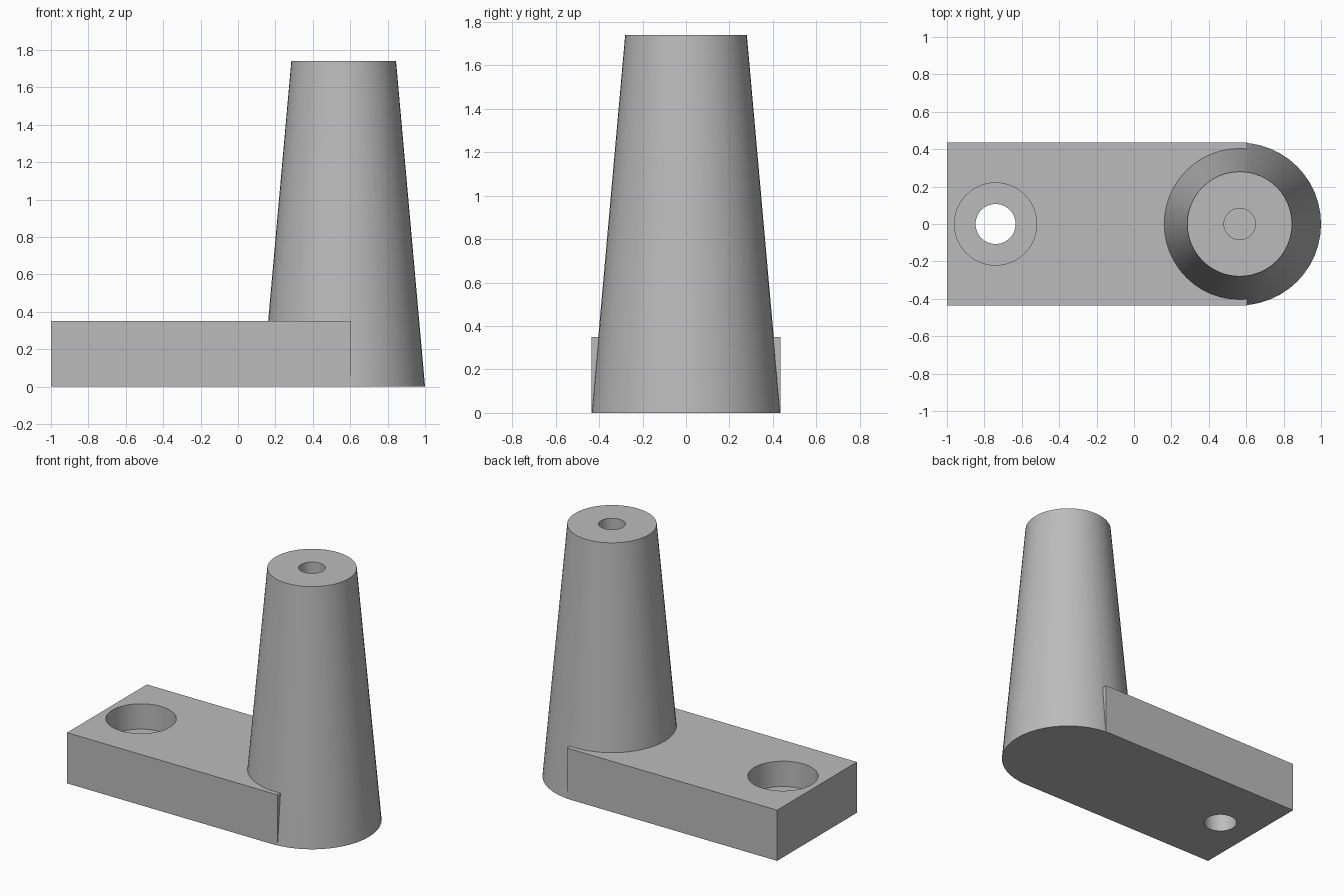
import bpy

SIDES = 48
HEIGHT = 1.74
POST_X, HOLE_X = 0.565, -0.74
PLATE_H, HALF_W = 0.35, 0.435

cube = bpy.data.objects.get("Cube")
if cube:
    bpy.data.objects.remove(cube, do_unlink=True)

grey = bpy.data.materials.new("plain grey")
grey.use_nodes = True
colour = (0.5, 0.5, 0.5, 1.0)
grey.diffuse_color = colour
grey.node_tree.nodes["Principled BSDF"].inputs["Base Color"].default_value = colour


def cone(name, x, bottom, top, r_bottom, r_top):
    bpy.ops.mesh.primitive_cone_add(
        vertices=SIDES, radius1=r_bottom, radius2=r_top,
        depth=top - bottom, location=(x, 0, (bottom + top) / 2))
    obj = bpy.context.object
    obj.name = name
    obj.data.materials.append(grey)
    return obj


def combine(target, tool, operation):
    mod = target.modifiers.new(tool.name, "BOOLEAN")
    mod.operation = operation
    mod.solver = "EXACT"
    mod.object = tool
    bpy.context.view_layer.objects.active = target
    bpy.ops.object.modifier_apply(modifier=mod.name)
    bpy.data.objects.remove(tool, do_unlink=True)


# Base plate with square ends
x_min, x_max = -1.0, 0.605
bpy.ops.mesh.primitive_cube_add(size=1, location=((x_min + x_max) / 2, 0, PLATE_H / 2))
bracket = bpy.context.object
bracket.name = "bracket_with_post"
bracket.scale = (x_max - x_min, 2 * HALF_W, PLATE_H)
bpy.ops.object.transform_apply(location=True, rotation=False, scale=True)
bracket.data.materials.append(grey)

# Tapered post merged into the plate
combine(bracket, cone("post", POST_X, 0, HEIGHT, HALF_W, 0.28), "UNION")

# Counterbored mounting hole and blind hole in the post top
combine(bracket, cone("counterbore", HOLE_X, PLATE_H / 2, 0.5, 0.22, 0.22), "DIFFERENCE")
combine(bracket, cone("through_hole", HOLE_X, -0.1, 0.5, 0.107, 0.107), "DIFFERENCE")
combine(bracket, cone("post_hole", POST_X, HEIGHT - 0.5, HEIGHT + 0.1, 0.084, 0.084), "DIFFERENCE")

bpy.ops.object.select_all(action="DESELECT")
bracket.select_set(True)
bpy.context.view_layer.objects.active = bracket
bpy.ops.object.shade_smooth_by_angle(angle=0.52)
